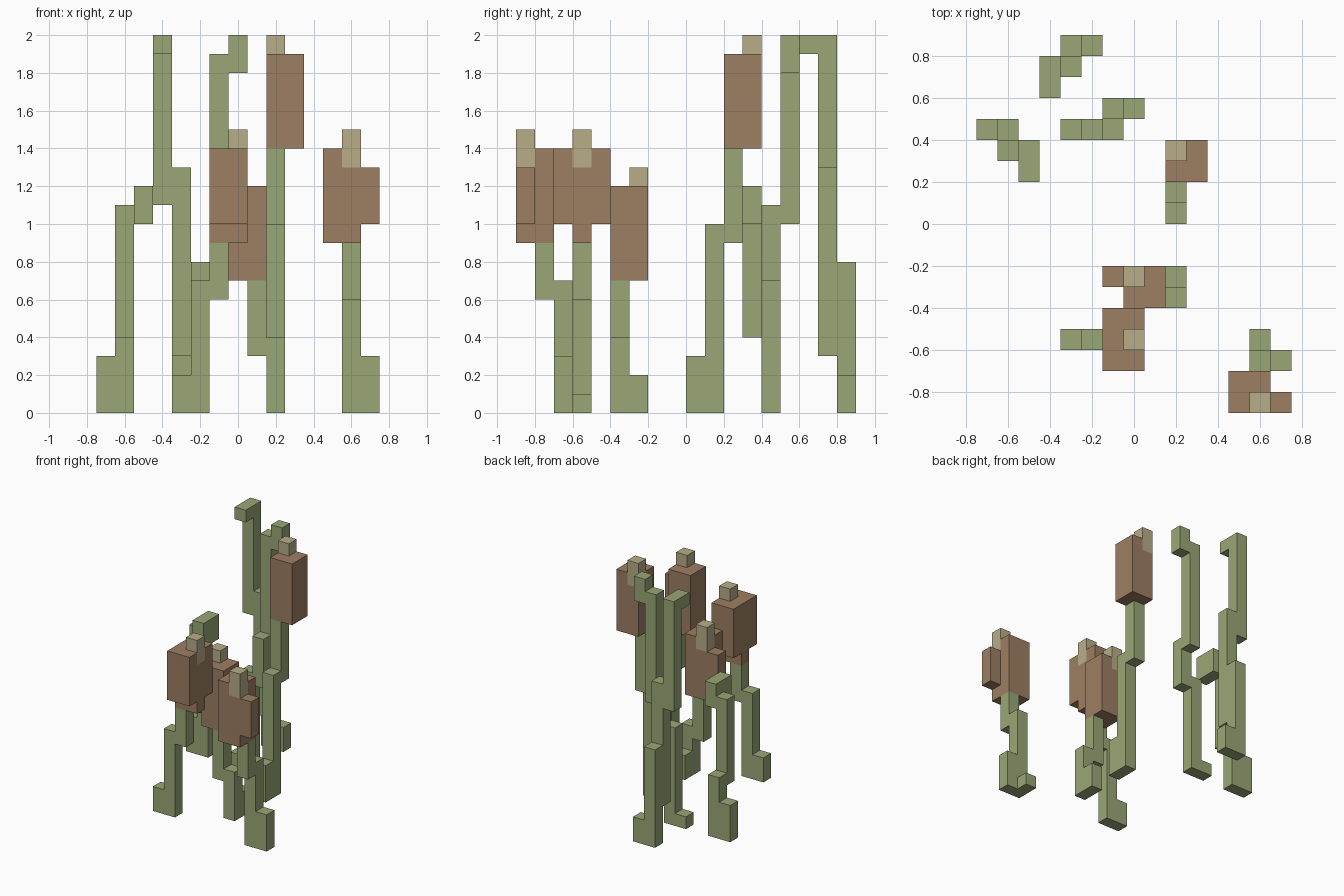
import bpy
import bmesh
from mathutils import Vector

old = bpy.data.objects.get("Cube")
if old:
    bpy.data.objects.remove(old, do_unlink=True)

UNIT = 0.1  # edge of one block


def make_material(name, color):
    mat = bpy.data.materials.new(name)
    mat.use_nodes = True
    mat.diffuse_color = (*color, 1)
    mat.node_tree.nodes["Principled BSDF"].inputs["Base Color"].default_value = (*color, 1)
    return mat


MATERIALS = {
    "stem": make_material("reed green", (0.32, 0.39, 0.18)),
    "seed_head": make_material("seed head brown", (0.34, 0.21, 0.122)),
    "tip": make_material("dry tan", (0.48, 0.42, 0.25)),
}


def column(x, y, bottom, top):
    """Cells of one upright run of blocks."""
    return {(x, y, z) for z in range(bottom, top)}


def block(x, y, bottom, top, wide=2, deep=2):
    """Cells of a box of blocks starting at the corner x, y."""
    return set().union(*(column(x + i, y + j, bottom, top)
                         for i in range(wide) for j in range(deep)))


def build_part(name, cells, occupied, mat):
    """Make the outer skin of the cells, leaving out hidden faces."""
    bm = bmesh.new()
    for cell in sorted(cells):
        base = Vector(cell) + Vector((0, 0.5, 0.5))
        for axis in range(3):
            for sign in (-1, 1):
                step = [0, 0, 0]
                step[axis] = sign
                if tuple(c + s for c, s in zip(cell, step)) in occupied:
                    continue
                u, v = Vector(), Vector()
                u[(axis + 1) % 3] = 0.5
                v[(axis + 2) % 3] = 0.5 * sign
                mid = base + Vector(step) * 0.5
                corners = (mid - u - v, mid + u - v, mid + u + v, mid - u + v)
                bm.faces.new([bm.verts.new(p * UNIT) for p in corners])
    bmesh.ops.remove_doubles(bm, verts=bm.verts[:], dist=UNIT / 100)
    bmesh.ops.dissolve_limit(bm, angle_limit=0.01, verts=bm.verts[:], edges=bm.edges[:])
    mesh = bpy.data.meshes.new(name)
    bm.to_mesh(mesh)
    bm.free()
    mesh.materials.append(mat)
    obj = bpy.data.objects.new(name, mesh)
    bpy.context.collection.objects.link(obj)


def build_plant(name, stem, seed_head=(), tip=()):
    """Stem columns, head boxes and a tip, each a separate part."""
    tip_cells = column(*tip) if tip else set()
    head_cells = set().union(*(block(*b) for b in seed_head)) - tip_cells
    stem_cells = set().union(*(column(*c) for c in stem)) - head_cells - tip_cells
    occupied = stem_cells | head_cells | tip_cells
    for part, cells in (("stem", stem_cells), ("seed_head", head_cells), ("tip", tip_cells)):
        if cells:
            build_part(name + "_" + part, cells, occupied, MATERIALS[part])


# Bare bent leaves
build_plant("left_leaf", [(-7, 4, 0, 3), (-6, 4, 0, 5), (-6, 3, 4, 11),
                          (-5, 3, 10, 12), (-5, 2, 10, 12)])
build_plant("middle_leaf", [(-3, 4, 0, 1), (-2, 4, 0, 8), (-1, 4, 7, 11),
                            (-1, 5, 10, 19), (0, 5, 18, 20)])
build_plant("back_leaf", [(-2, 8, 0, 2), (-3, 8, 0, 8), (-3, 7, 3, 13),
                          (-4, 7, 11, 20), (-4, 6, 19, 20)])

# Reeds with seed heads
build_plant("tall_reed", [(2, 0, 0, 3), (2, 1, 0, 10), (2, 2, 9, 14)],
            [(2, 2, 14, 19)], (2, 3, 18, 20))
build_plant("short_reed", [(2, -3, 0, 2), (2, -4, 0, 4), (1, -4, 3, 7)],
            [(0, -4, 7, 12), (-1, -3, 8, 11, 1, 1)], (0, -3, 11, 13))
build_plant("middle_reed", [(-3, -6, 0, 2), (-2, -6, 0, 7), (-1, -6, 6, 9)],
            [(-1, -7, 10, 14, 2, 3), (-1, -6, 9, 10, 2, 1)], (0, -6, 13, 15))
build_plant("front_reed", [(7, -7, 0, 3), (6, -6, 0, 1), (6, -7, 0, 7), (6, -8, 6, 9)],
            [(5, -9, 9, 14), (7, -9, 10, 13, 1, 1)], (6, -9, 13, 15))
